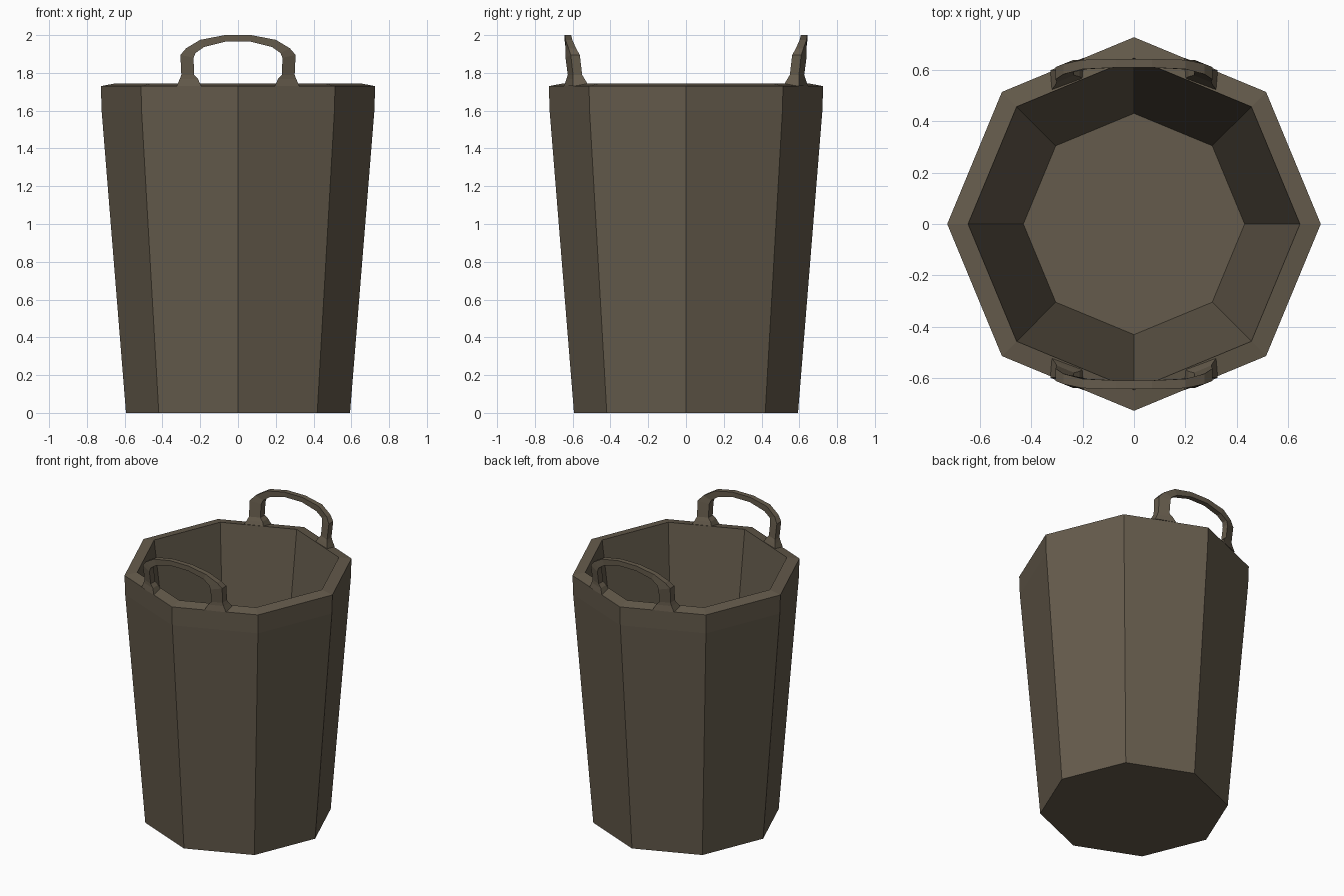
import bpy, bmesh
from math import cos, sin, pi

if "Cube" in bpy.data.objects:
    bpy.data.objects.remove(bpy.data.objects["Cube"])

mat = bpy.data.materials.new("dark_brown")
mat.diffuse_color = (0.13, 0.105, 0.072, 1)
mat.use_nodes = True
mat.node_tree.nodes["Principled BSDF"].inputs["Base Color"].default_value = mat.diffuse_color


def loft(name, rings):
    """Bridge equal-length vertex rings and cap both ends."""
    bm = bmesh.new()
    loops = [[bm.verts.new(p) for p in ring] for ring in rings]
    n = len(loops[0])
    for a, b in zip(loops, loops[1:]):
        for i in range(n):
            j = (i + 1) % n
            bm.faces.new((a[i], a[j], b[j], b[i]))
    bm.faces.new(loops[0][::-1])
    bm.faces.new(loops[-1])
    bmesh.ops.recalc_face_normals(bm, faces=bm.faces)
    mesh = bpy.data.meshes.new(name)
    bm.to_mesh(mesh)
    bm.free()
    mesh.materials.append(mat)
    obj = bpy.data.objects.new(name, mesh)
    bpy.context.collection.objects.link(obj)
    return obj


# Octagonal tapered tub: outside wall, collar, rim, inside wall, floor
profile = [(0.593, 0), (0.722, 1.60), (0.726, 1.73), (0.645, 1.745), (0.43, 0.10)]
loft("tub", [[(r * cos(i * pi / 4), r * sin(i * pi / 4), z) for i in range(8)]
             for r, z in profile])

# Half of a handle: outer x, z, inner x, z, centre y, half depth, corner turn
half = [
    (0.325, 1.730, 0.195, 1.730, 0.580, 0.042, 0.024),
    (0.308, 1.768, 0.212, 1.768, 0.585, 0.030, 0.018),
    (0.300, 1.790, 0.233, 1.790, 0.588, 0.024, 0.014),
    (0.305, 1.895, 0.235, 1.880, 0.600, 0.024, 0.014),
    (0.275, 1.930, 0.225, 1.905, 0.610, 0.020, 0.008),
    (0.200, 1.975, 0.180, 1.937, 0.620, 0.018, 0.0),
    (0.070, 2.000, 0.065, 1.966, 0.625, 0.017, 0.0),
]


def section(p, sx, sy):
    xo, zo, xi, zi, y, d, t = p
    return [(sx * xo, sy * (y - t - d), zo), (sx * xo, sy * (y - t + d), zo),
            (sx * xi, sy * (y + t + d), zi), (sx * xi, sy * (y + t - d), zi)]


# Arched carrying handles on the front and back rim
for name, sy in (("front_handle", -1), ("back_handle", 1)):
    loft(name, [section(p, 1, sy) for p in half] +
               [section(p, -1, sy) for p in reversed(half)])
